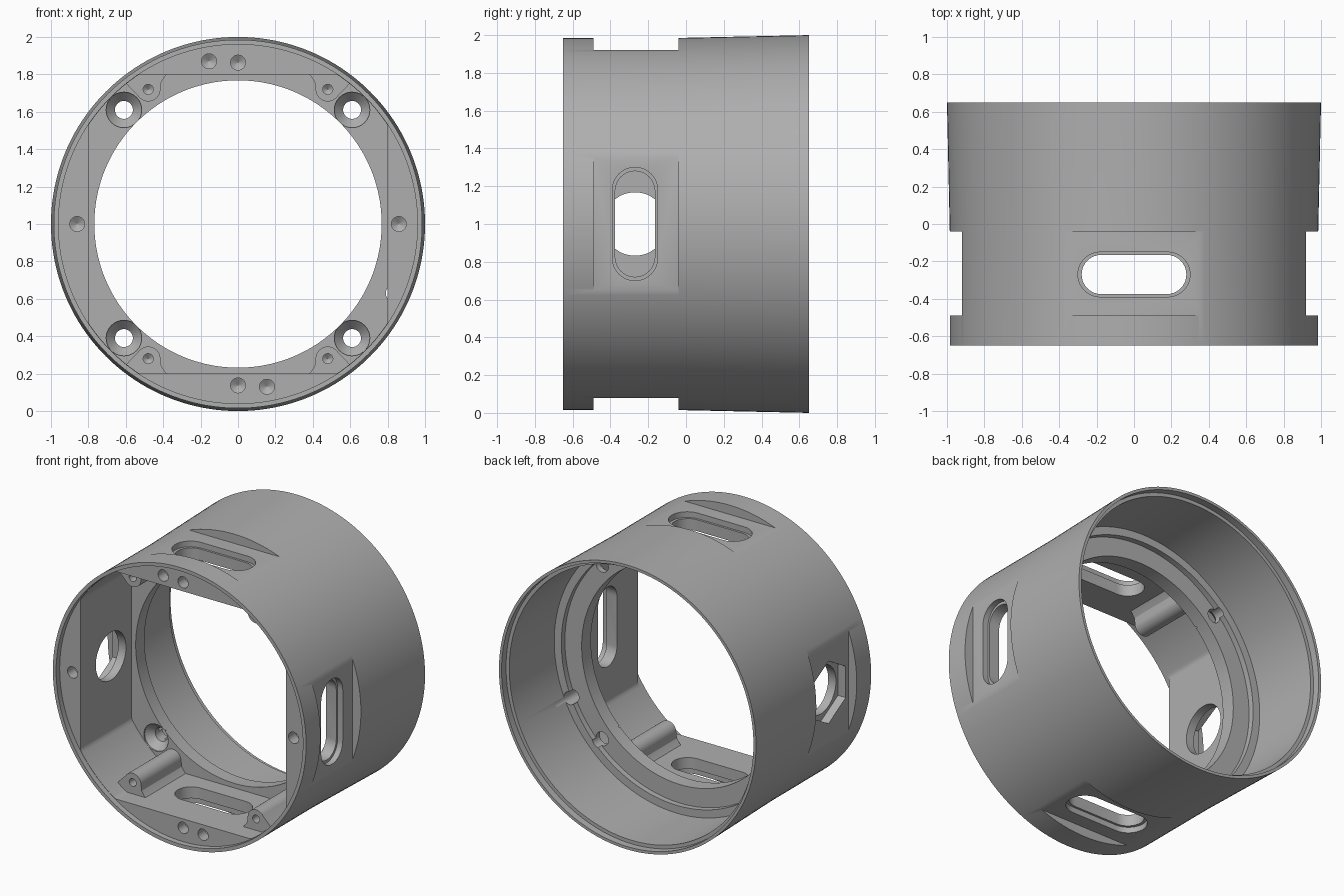
import bpy
import bmesh
from math import cos, sin, pi, radians

SEG = 160
FLOOR = -0.04      # pocket floor
FACE = -0.61       # recessed front face
SLOT_Y = -0.27     # centre line of the side openings

cube = bpy.data.objects.get("Cube")
if cube:
    bpy.data.objects.remove(cube, do_unlink=True)

grey = bpy.data.materials.new("grey metal")
grey.use_nodes = True
colour = (0.43, 0.43, 0.43, 1)
grey.diffuse_color = colour
grey.node_tree.nodes["Principled BSDF"].inputs["Base Color"].default_value = colour


def circle(n=SEG, r=1.0):
    return [(r * cos(2 * pi * i / n), r * sin(2 * pi * i / n)) for i in range(n)]


def stadium(half_length, r, n=16):
    """Outline with round ends, long along its first axis."""
    pts = []
    for side in (1, -1):
        for i in range(n + 1):
            a = -pi / 2 + pi * i / n
            pts.append((side * (half_length - r + r * cos(a)), side * r * sin(a)))
    return pts


def along_y(cx=0.0, cz=0.0):
    return lambda u, v, d: (cx + u, d, 1 + cz + v)


def radial(angle):
    """Depth runs outward from the axis, u around it, v along y."""
    c, s = cos(angle), sin(angle)
    return lambda u, v, d: (c * d - s * u, SLOT_Y + v, 1 + s * d + c * u)


def loft(name, outline, sections, place):
    """Closed solid through scaled copies of an outline."""
    bm = bmesh.new()
    rings = [[bm.verts.new(place(u * k, v * k, d)) for u, v in outline]
             for k, d in sections]
    n = len(outline)
    for a, b in zip(rings, rings[1:]):
        for i in range(n):
            j = (i + 1) % n
            bm.faces.new((a[i], a[j], b[j], b[i]))
    bm.faces.new(rings[0])
    bm.faces.new(rings[-1])
    bmesh.ops.recalc_face_normals(bm, faces=bm.faces[:])
    mesh = bpy.data.meshes.new(name)
    bm.to_mesh(mesh)
    bm.free()
    mesh.materials.append(grey)
    ob = bpy.data.objects.new(name, mesh)
    bpy.context.scene.collection.objects.link(ob)
    return ob


def carve(ob, cutters):
    """Subtract the cutters, bake the result and shade it."""
    for c in cutters:
        c.hide_render = True
        mod = ob.modifiers.new("cut", 'BOOLEAN')
        mod.operation = 'DIFFERENCE'
        mod.solver = 'EXACT'
        mod.object = c
    bpy.context.view_layer.update()
    deps = bpy.context.evaluated_depsgraph_get()
    mesh = bpy.data.meshes.new_from_object(ob.evaluated_get(deps))
    ob.modifiers.clear()
    ob.data = mesh
    for c in cutters:
        bpy.data.objects.remove(c, do_unlink=True)
    bpy.ops.object.select_all(action='DESELECT')
    ob.select_set(True)
    bpy.context.view_layer.objects.active = ob
    bpy.ops.object.shade_smooth_by_angle(angle=radians(25))


# Housing shell, slightly flared toward the back
housing = loft("housing", circle(), [(0.985, -0.65), (0.985, FLOOR), (1, 0.65)], along_y())
cuts = []


def cut(outline, sections, place):
    cuts.append(loft("cutter", outline, sections, place))


# Front recess behind a thin lip, and the squarish pocket
cut(circle(), [(0.96, -0.8), (0.96, FACE)], along_y())
pocket = [(max(-0.8, min(0.8, u)), max(-0.8, min(0.8, v))) for u, v in circle(SEG * 2, 0.958)]
cut(pocket, [(1, -0.75), (1, FLOOR)], along_y())

# Flange opening and stepped rear bore
cut(circle(), [(0.765, -0.2), (0.77, 0.06), (0.9, 0.06), (0.9, 0.1), (0.955, 0.1),
               (0.955, 0.6), (0.98, 0.6), (0.98, 0.75)], along_y())

# Flats on four sides, slots on three of them
flat = [(-0.5, -0.22), (0.5, -0.22), (0.5, 0.229), (-0.5, 0.229)]
for k in range(4):
    place = radial(k * pi / 2)
    cut(flat, [(1, 0.92), (1, 1.2)], place)
    if k != 2:
        cut(stadium(0.3, 0.12), [(1, 0.88), (1, 1.1)], place)
        cut(stadium(0.28, 0.105), [(1, 0.7), (1, 1.1)], place)

# Round opening with a hexagonal seat on the remaining side
cut(circle(48), [(0.168, 0.7), (0.168, 1.1)], radial(pi))
cut(circle(6), [(0.22, 0.86), (0.22, 1.1)], radial(pi))

# Countersunk screw holes in the flange
for sx in (1, -1):
    for sz in (1, -1):
        cut(circle(32), [(0.095, -0.08), (0.095, -0.03), (0.048, 0.02), (0.048, 0.2)],
            along_y(0.61 * sx, 0.61 * sz))

# Small wire passage beside the flange
cut(circle(24), [(0.045, -0.1), (0.045, 0.2)], along_y(0.835, -0.37))

# Blind drilled holes in the front face
for x, z in ((-0.155, 0.87), (0, 0.863), (0, -0.863), (0.155, -0.87), (0.86, 0), (-0.86, 0)):
    cut(circle(24), [(0.04, -0.7), (0.04, -0.53), (0.002, -0.505)], along_y(x, z))

carve(housing, cuts)

# Screw bosses in the pocket corners
arc = [(0.48 + 0.065 * cos(radians(a)), 0.72 + 0.065 * sin(radians(a)))
       for a in range(180, 331, 10)]
profile = [(0.36, 0.82), (0.39, 0.79), (0.41, 0.76)] + arc + [(0.57, 0.72), (0.6, 0.755), (0.55, 0.797)]
for sx, side in ((1, "left"), (-1, "right")):
    for sz, level in ((1, "upper"), (-1, "lower")):
        outline = [(u * sx, v * sz) for u, v in profile]
        boss = loft(f"{level}_{side}_boss", outline, [(1, -0.485), (1, -0.02)], along_y())
        hole = loft("cutter", circle(24), [(0.027, -0.6), (0.027, -0.25), (0.002, -0.23)],
                    along_y(0.48 * sx, 0.72 * sz))
        carve(boss, [hole])
